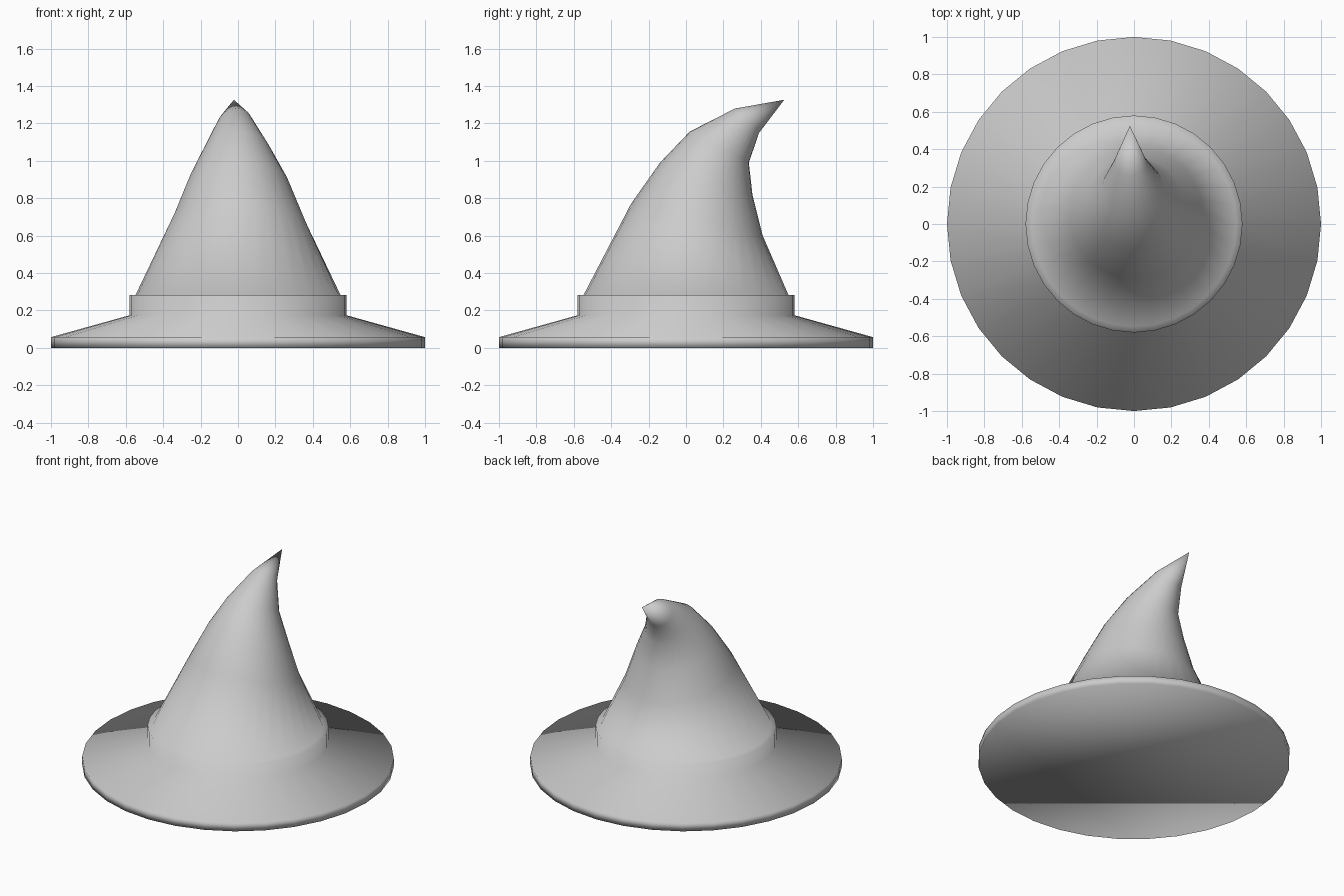
import bpy, bmesh, math

if "Cube" in bpy.data.objects:
    bpy.data.objects.remove(bpy.data.objects["Cube"])

SIDES = 32
# rings: centre (x, y, z), half widths (x, y), z drop at the back, z rise at the right
RINGS = [
    # brim
    (0, 0, 0.0, 1.0, 1.0, 0, 0),
    (0, 0, 0.057, 1.0, 1.0, 0, 0),
    # band
    (0, 0, 0.174, 0.58, 0.58, 0, 0),
    (0, 0, 0.282, 0.58, 0.58, 0, 0),
    # crown, leaning backwards
    (0, 0, 0.282, 0.548, 0.548, 0, 0),
    (0.01, 0.058, 0.685, 0.355, 0.352, 0.085, -0.02),
    (0.005, 0.108, 0.905, 0.262, 0.247, 0.085, -0.01),
    (-0.005, 0.178, 1.073, 0.170, 0.158, 0.083, 0.0),
    (-0.02, 0.325, 1.213, 0.088, 0.065, 0.065, 0.012),
]
TIP = (-0.022, 0.525, 1.326)

bm = bmesh.new()
loops = []
for cx, cy, cz, rx, ry, drop, rise in RINGS:
    loop = []
    for i in range(SIDES):
        a = 2 * math.pi * i / SIDES
        c, s = math.cos(a), math.sin(a)
        loop.append(bm.verts.new((cx + rx * c, cy + ry * s,
                                  cz - drop * s + rise * c)))
    loops.append(loop)

# walls between the rings
for lo, hi in zip(loops, loops[1:]):
    for i in range(SIDES):
        j = (i + 1) % SIDES
        bm.faces.new((lo[i], lo[j], hi[j], hi[i]))

# pointed tip and flat underside
tip = bm.verts.new(TIP)
for i in range(SIDES):
    bm.faces.new((loops[-1][i], loops[-1][(i + 1) % SIDES], tip))
bm.faces.new(loops[0][::-1])

for f in bm.faces:
    f.smooth = True
mesh = bpy.data.meshes.new("pointed_hat")
bm.to_mesh(mesh)
bm.free()
hat = bpy.data.objects.new("pointed_hat", mesh)
bpy.context.collection.objects.link(hat)
